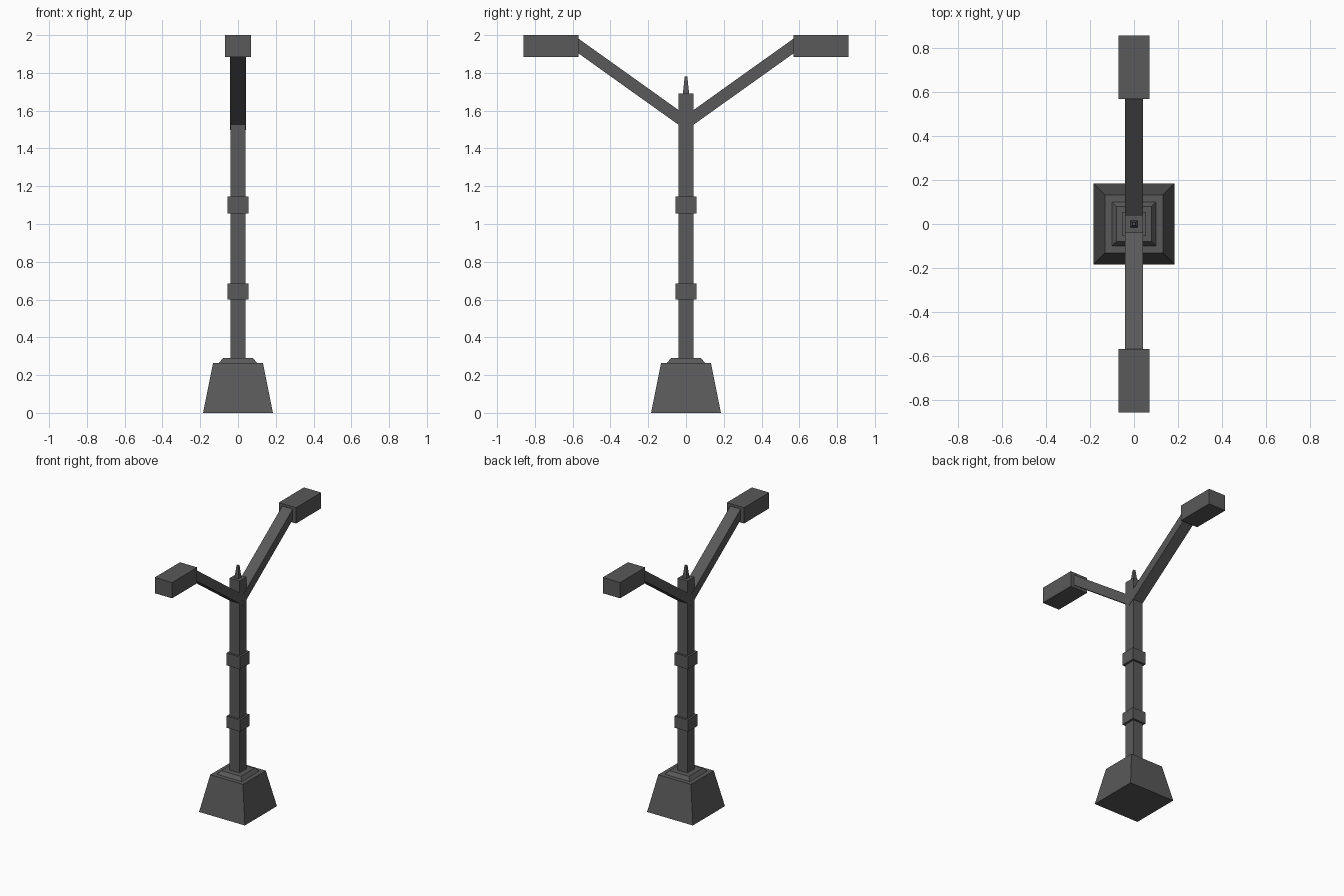
import bpy, bmesh

if "Cube" in bpy.data.objects:
    bpy.data.objects.remove(bpy.data.objects["Cube"])

dark = bpy.data.materials.new("dark_grey")
dark.diffuse_color = (0.1, 0.1, 0.1, 1)
dark.use_nodes = True
dark.node_tree.nodes["Principled BSDF"].inputs["Base Color"].default_value = dark.diffuse_color


def loft(name, rings):
    """Closed solid through a list of four-cornered rings."""
    bm = bmesh.new()
    loops = [[bm.verts.new(p) for p in ring] for ring in rings]
    for a, b in zip(loops, loops[1:]):
        for i in range(4):
            j = (i + 1) % 4
            bm.faces.new((a[i], a[j], b[j], b[i]))
    bm.faces.new(loops[0][::-1])
    bm.faces.new(loops[-1])
    bmesh.ops.recalc_face_normals(bm, faces=bm.faces)
    mesh = bpy.data.meshes.new(name)
    bm.to_mesh(mesh)
    bm.free()
    mesh.materials.append(dark)
    obj = bpy.data.objects.new(name, mesh)
    bpy.context.collection.objects.link(obj)
    return obj


def square(h, z):
    return [(-h, -h, z), (h, -h, z), (h, h, z), (-h, h, z)]


def section(hx, y, z0, z1):
    return [(-hx, y, z0), (hx, y, z0), (hx, y, z1), (-hx, y, z1)]


def stack(name, profile):
    return loft(name, [square(h, z) for h, z in profile])


# Tapered foot with a small bevelled step
stack("base", [(0.185, 0), (0.132, 0.265), (0.10, 0.265), (0.08, 0.29)])

# Square post, two collars and the spike on top
stack("post", [(0.04, 0.28), (0.04, 1.69)])
stack("lower_collar", [(0.055, 0.60), (0.055, 0.685)])
stack("upper_collar", [(0.055, 1.055), (0.055, 1.145)])
stack("spike", [(0.017, 1.685), (0.007, 1.78)])

# Sloping arms and box lamp heads on both sides
for side, s in (("front", -1), ("back", 1)):
    loft(side + "_arm", [section(0.042, 0, 1.497, 1.575),
                         section(0.042, s * 0.58, 1.911, 1.989)])
    loft(side + "_lamp", [section(0.07, s * 0.57, 1.885, 2.0),
                          section(0.07, s * 0.86, 1.885, 2.0)])
